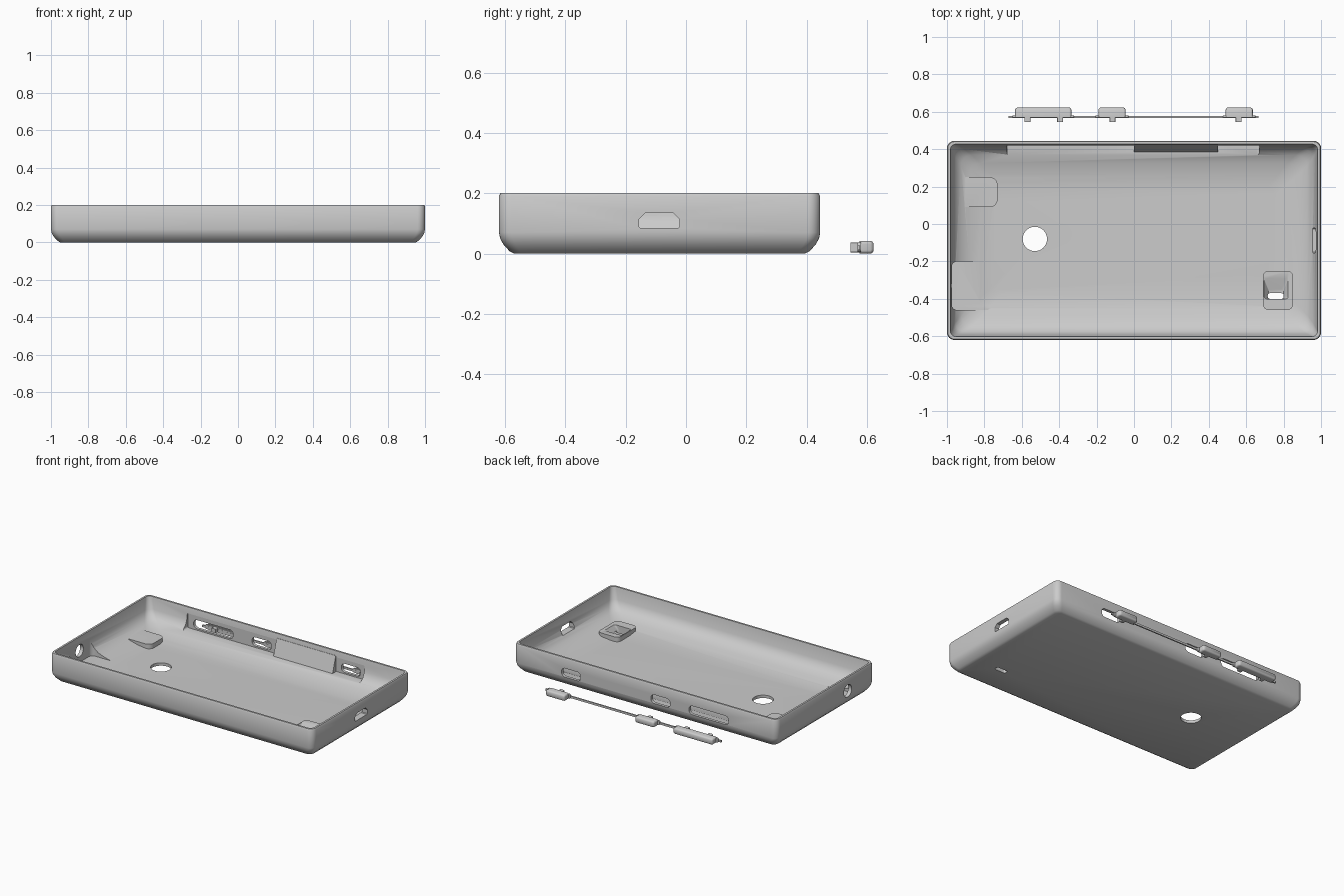
import bpy, bmesh, math
from mathutils import Vector

if "Cube" in bpy.data.objects:
    bpy.data.objects.remove(bpy.data.objects["Cube"])

grey = bpy.data.materials.new("plain grey")
grey.use_nodes = True
grey.diffuse_color = (0.6, 0.6, 0.6, 1)
grey.node_tree.nodes["Principled BSDF"].inputs["Base Color"].default_value = (0.6, 0.6, 0.6, 1)

X0, X1, Y0, Y1 = -1.0, 1.0, -0.62, 0.445   # outer limits of the shell


def rounded(x0, x1, y0, y1, r, seg=6):
    """Counter-clockwise outline of a rounded rectangle."""
    corners = [(x1 - r, y1 - r), (x0 + r, y1 - r), (x0 + r, y0 + r), (x1 - r, y0 + r)]
    pts = []
    for q, (cx, cy) in enumerate(corners):
        for i in range(seg + 1):
            a = math.pi / 2 * (q + i / seg)
            pts.append((cx + r * math.cos(a), cy + r * math.sin(a)))
    return pts


def loft(name, rings):
    """Closed solid through rings of 3D points."""
    bm = bmesh.new()
    loops = [[bm.verts.new(p) for p in ring] for ring in rings]
    n = len(loops[0])
    for a, b in zip(loops, loops[1:]):
        for i in range(n):
            j = (i + 1) % n
            bm.faces.new((a[i], a[j], b[j], b[i]))
    bm.faces.new(loops[0][::-1])
    bm.faces.new(loops[-1])
    bmesh.ops.recalc_face_normals(bm, faces=bm.faces)
    me = bpy.data.meshes.new(name)
    bm.to_mesh(me)
    bm.free()
    me.materials.append(grey)
    ob = bpy.data.objects.new(name, me)
    bpy.context.scene.collection.objects.link(ob)
    return ob


def prism(name, outline, axis, lo, hi):
    """Extrude a 2D outline along x, y or z."""
    place = {"x": lambda u, v, w: (w, u, v),
             "y": lambda u, v, w: (u, w, v),
             "z": lambda u, v, w: (u, v, w)}[axis]
    return loft(name, [[place(u, v, w) for u, v in outline] for w in (lo, hi)])


def smooth(ob, angle=35):
    bpy.ops.object.select_all(action="DESELECT")
    ob.select_set(True)
    bpy.context.view_layer.objects.active = ob
    bpy.ops.object.shade_smooth_by_angle(angle=math.radians(angle))


def combine(target, tool, operation):
    """Apply a boolean and discard the tool."""
    mod = target.modifiers.new("cut", "BOOLEAN")
    mod.operation, mod.object, mod.solver = operation, tool, "EXACT"
    bpy.ops.object.select_all(action="DESELECT")
    bpy.context.view_layer.objects.active = target
    bpy.ops.object.modifier_apply(modifier=mod.name)
    bpy.data.objects.remove(tool)


# Shell: outside from base to rim, then inside down to the floor (inset, height, radius)
profile = [(0.05, 0, 0.03), (0.035, 0.008, 0.035), (0.015, 0.03, 0.04), (0.004, 0.05, 0.04),
           (0, 0.07, 0.04), (0, 0.19, 0.04), (0.005, 0.2, 0.035), (0.018, 0.2, 0.03),
           (0.02, 0.19, 0.03), (0.03, 0.12, 0.04), (0.045, 0.085, 0.05), (0.075, 0.06, 0.06),
           (0.12, 0.043, 0.06), (0.18, 0.028, 0.05), (0.25, 0.02, 0.04)]
shell = loft("case_shell", [[(x, y, z) for x, y in
                             rounded(X0 + d, X1 - d, Y0 + d, Y1 - d, r)] for d, z, r in profile])

# Raised pads on the inside floor
combine(shell, prism("pad", rounded(-0.94, -0.73, 0.09, 0.25, 0.04), "z", 0.012, 0.052), "UNION")
combine(shell, prism("pad", rounded(0.69, 0.85, -0.46, -0.25, 0.03), "z", 0.012, 0.052), "UNION")

# Button strip pocket and the sloped rib inside the back wall
combine(shell, prism("pocket", rounded(-0.68, 0.67, 0.06, 0.16, 0.01), "y", 0.36, 0.425), "DIFFERENCE")
combine(shell, prism("rib", [(0.38, 0.04), (0.43, 0.04), (0.43, 0.17), (0.42, 0.17), (0.385, 0.06)],
                     "x", 0, 0.45), "UNION")

# Clearance recess beside the round jack opening
combine(shell, prism("recess", rounded(-0.975, -0.76, -0.46, -0.2, 0.03), "z", 0.03, 0.15), "DIFFERENCE")

# Button openings in the back wall
buttons = [(-0.635, -0.335), (-0.19, -0.045), (0.49, 0.635)]
for a, b in buttons:
    combine(shell, prism("slot", rounded(a, b, 0.07, 0.13, 0.025), "y", 0.39, 0.5), "DIFFERENCE")

# Charging port on the right end, with chamfered upper corners
port = [(-0.155, 0.088), (-0.15, 0.084), (-0.027, 0.084), (-0.022, 0.088),
        (-0.022, 0.115), (-0.042, 0.135), (-0.135, 0.135), (-0.155, 0.115)]
combine(shell, prism("port", port, "x", 0.9, 1.1), "DIFFERENCE")


def disc(cx, cy, r):
    return rounded(cx - r, cx + r, cy - r, cy + r, r * 0.999, 10)


# Round openings: jack in the left end, lens in the floor
combine(shell, prism("jack", disc(-0.33, 0.11, 0.042), "x", -1.1, -0.9), "DIFFERENCE")
combine(shell, prism("lens", disc(-0.53, -0.08, 0.065), "z", -0.1, 0.1), "DIFFERENCE")

# Speaker slot with a tapered hollow above it
hollow = loft("hollow", [[(x, y, z) for x, y in rounded(0.72 - d, 0.8 + d, -0.4, -0.35 + 2.4 * d, 0.012)]
                         for d, z in ((0, 0.02), (0.03, 0.06))])
combine(shell, hollow, "DIFFERENCE")
combine(shell, prism("slot", rounded(0.715, 0.8, -0.4, -0.37, 0.012), "z", -0.1, 0.1), "DIFFERENCE")
smooth(shell)

# Loose button strip behind the case
prism("strip_rail", [(0.568, 0.012), (0.577, 0.012), (0.577, 0.026), (0.568, 0.026)], "x", -0.67, 0.665)
for i, (a, b) in enumerate(buttons):
    rings = [(0.575, 0), (0.612, 0), (0.618, 0.003), (0.622, 0.009)]
    cap = loft(f"button_{i + 1}", [[(x, y, z) for x, z in rounded(a + d, b - d, d, 0.042 - d, 0.011)]
                                   for y, d in rings])
    smooth(cap)
    prism(f"button_flange_{i + 1}", rounded(a - 0.015, b + 0.015, 0.006, 0.036, 0.01), "y", 0.569, 0.58)
for i, x in enumerate((-0.57, -0.395, -0.115, 0.56)):
    prism(f"button_peg_{i + 1}", rounded(x - 0.016, x + 0.016, 0.004, 0.036, 0.005), "y", 0.545, 0.575)
